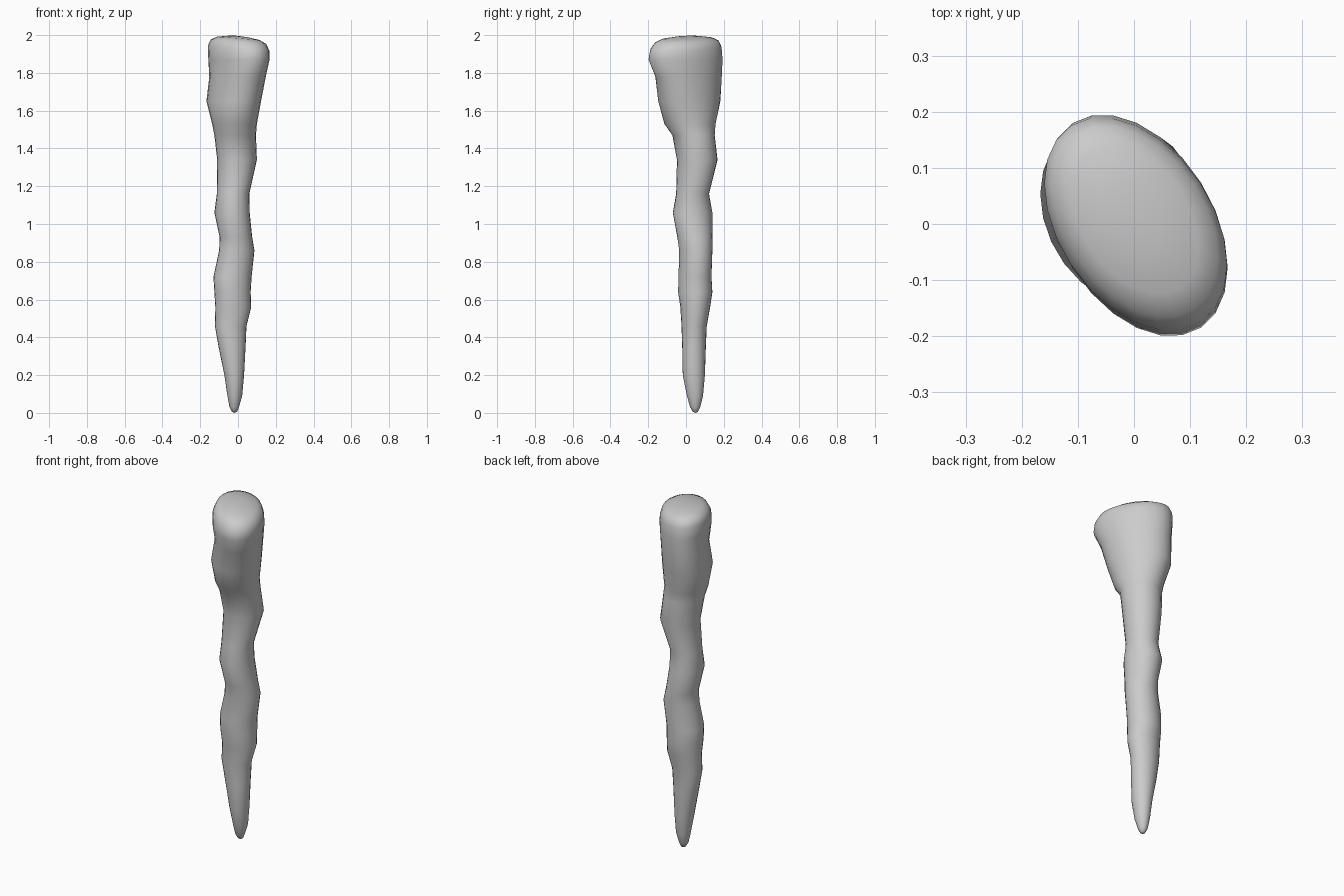
import bpy, bmesh, math

SIDES = 24
# height, x min, x max, y min, y max, diagonal skew of the oval
RINGS = [
    (0.006, -0.032, -0.005, 0.036, 0.063, 0),
    (0.03, -0.045, 0.005, 0.022, 0.075, 0),
    (0.09, -0.056, 0.022, 0.005, 0.09, 0),
    (0.20, -0.072, 0.032, -0.017, 0.10, 0),
    (0.35, -0.103, 0.04, -0.02, 0.105, 0),
    (0.46, -0.122, 0.045, -0.024, 0.11, 0.05),
    (0.56, -0.12, 0.07, -0.03, 0.128, 0.05),
    (0.64, -0.125, 0.067, -0.042, 0.14, 0.08),
    (0.72, -0.13, 0.072, -0.04, 0.135, 0.08),
    (0.86, -0.10, 0.087, -0.036, 0.14, 0.08),
    (0.93, -0.097, 0.075, -0.046, 0.14, 0),
    (1.06, -0.125, 0.062, -0.07, 0.14, -0.08),
    (1.16, -0.112, 0.06, -0.052, 0.122, 0),
    (1.34, -0.11, 0.10, -0.048, 0.167, 0.03),
    (1.47, -0.125, 0.095, -0.072, 0.152, 0.0),
    (1.53, -0.137, 0.10, -0.115, 0.157, -0.1),
    (1.65, -0.167, 0.122, -0.147, 0.182, -0.22),
    (1.78, -0.152, 0.147, -0.163, 0.19, -0.35),
    (1.87, -0.157, 0.167, -0.20, 0.195, -0.38),
    (1.93, -0.16, 0.166, -0.19, 0.19, -0.38),
    (1.965, -0.145, 0.15, -0.165, 0.175, -0.38),
    (1.983, -0.11, 0.115, -0.125, 0.14, -0.38),
    (1.993, -0.05, 0.05, -0.05, 0.07, -0.38),
]

bm = bmesh.new()


def add_ring(z, x0, x1, y0, y1, skew):
    """Skewed oval that touches the given bounds; the crown tilts down to +x."""
    phase = math.asin(skew)
    ring = []
    for i in range(SIDES):
        t = 2 * math.pi * i / SIDES
        x = (x0 + x1) / 2 + (x1 - x0) / 2 * math.cos(t)
        y = (y0 + y1) / 2 + (y1 - y0) / 2 * math.sin(t + phase)
        tilt = 0.08 * x if z > 1.9 else 0
        ring.append(bm.verts.new((x, y, z - tilt)))
    return ring


# Wavy shaft
rings = [add_ring(*r) for r in RINGS]
for a, b in zip(rings, rings[1:]):
    for i in range(SIDES):
        j = (i + 1) % SIDES
        bm.faces.new((a[i], a[j], b[j], b[i]))

# Rounded tip and crown
tip = bm.verts.new((-0.018, 0.05, 0))
crown = bm.verts.new((-0.01, 0.01, 1.997))
for i in range(SIDES):
    j = (i + 1) % SIDES
    bm.faces.new((tip, rings[0][j], rings[0][i]))
    bm.faces.new((crown, rings[-1][i], rings[-1][j]))

bmesh.ops.recalc_face_normals(bm, faces=bm.faces)
for f in bm.faces:
    f.smooth = True
mesh = bpy.data.meshes.new("stone_spike")
bm.to_mesh(mesh)
bm.free()
bpy.context.collection.objects.link(bpy.data.objects.new("stone_spike", mesh))
